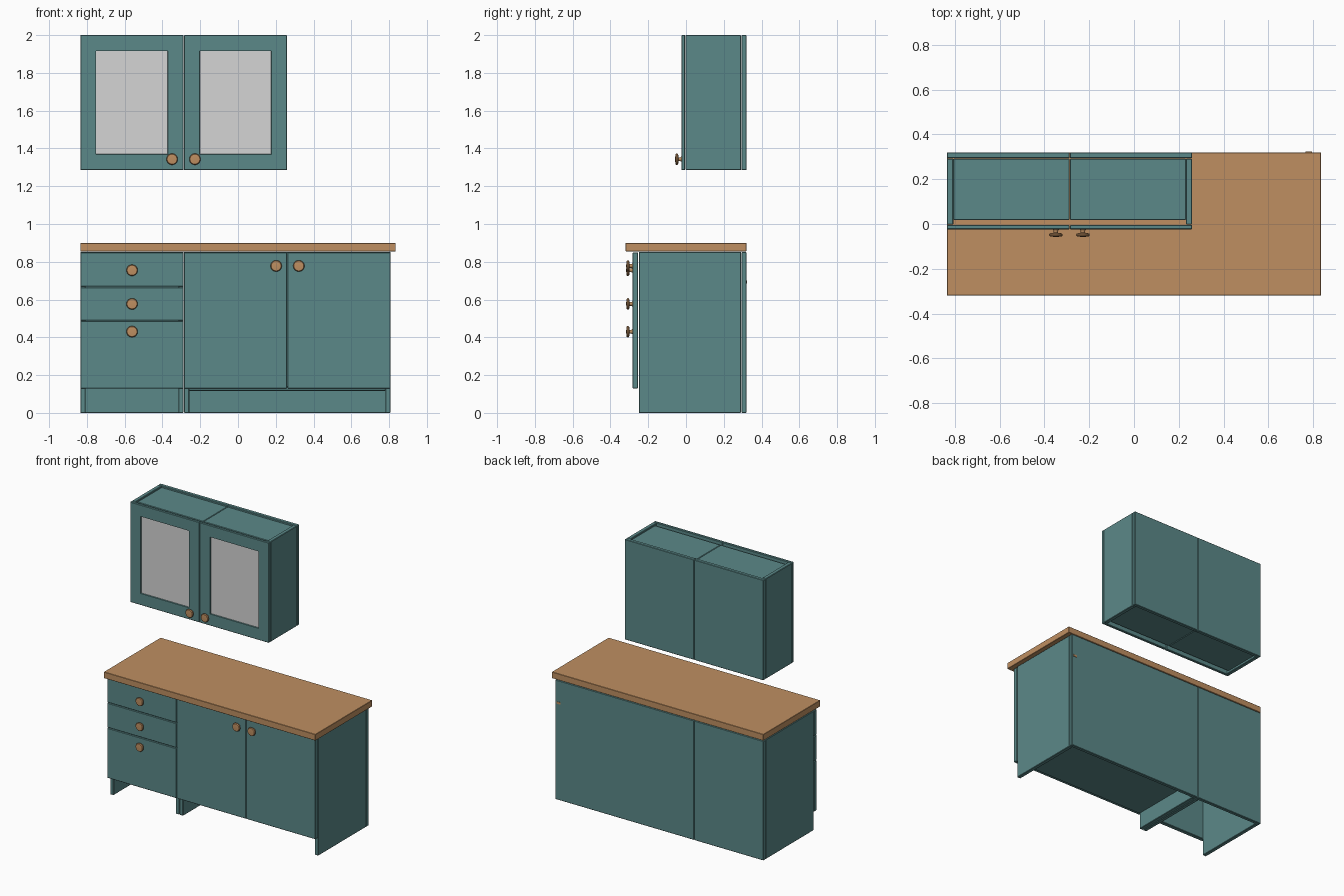
import bpy, bmesh, math
from mathutils import Matrix

if "Cube" in bpy.data.objects:
    bpy.data.objects.remove(bpy.data.objects["Cube"])


def material(name, rgb):
    m = bpy.data.materials.new(name)
    m.diffuse_color = (*rgb, 1)
    m.use_nodes = True
    m.node_tree.nodes["Principled BSDF"].inputs["Base Color"].default_value = m.diffuse_color
    return m


TEAL = material("teal paint", (0.105, 0.25, 0.25))
WOOD = material("oak wood", (0.52, 0.275, 0.12))
GLASS = material("grey glass", (0.66, 0.66, 0.66))


def finish(bm, name, mats):
    bmesh.ops.recalc_face_normals(bm, faces=bm.faces)
    me = bpy.data.meshes.new(name)
    bm.to_mesh(me)
    bm.free()
    for m in mats:
        me.materials.append(m)
    ob = bpy.data.objects.new(name, me)
    bpy.context.collection.objects.link(ob)
    return ob


def panel(name, x, y, z, mat=TEAL, bevel=0.003, window=None):
    """Board spanning the given x, y, z ranges; optional glass inset on the front."""
    bm = bmesh.new()
    size = [b - a for a, b in (x, y, z)]
    mid = [(a + b) / 2 for a, b in (x, y, z)]
    bmesh.ops.create_cube(bm, size=1, matrix=Matrix.Translation(mid) @ Matrix.Diagonal((*size, 1)))
    if bevel:
        bmesh.ops.bevel(bm, geom=bm.edges[:], offset=bevel, segments=1,
                        profile=0.5, affect='EDGES')
    if window:
        bm.normal_update()
        front = min(bm.faces, key=lambda f: f.normal.y * f.calc_area())
        bmesh.ops.inset_region(bm, faces=[front], thickness=window)
        bmesh.ops.inset_region(bm, faces=[front], thickness=0.002, depth=-0.008)
        front.material_index = 1
    return finish(bm, name, [mat, GLASS] if window else [mat])


def knob(name, x, y, z):
    """Turned knob: flared foot, stem and rounded cap, pointing to -y."""
    profile = [(0.014, 0), (0.010, 0.006), (0.010, 0.015), (0.027, 0.018),
               (0.030, 0.022), (0.030, 0.027), (0.026, 0.032), (0, 0.034)]
    bm = bmesh.new()
    vs = [bm.verts.new((r, 0, h)) for r, h in profile]
    es = [bm.edges.new(p) for p in zip(vs, vs[1:])]
    bmesh.ops.spin(bm, geom=vs + es, cent=(0, 0, 0), axis=(0, 0, 1),
                   angle=2 * math.pi, steps=24)
    bmesh.ops.remove_doubles(bm, verts=bm.verts, dist=1e-5)
    bmesh.ops.transform(bm, verts=bm.verts,
                        matrix=Matrix.Translation((x, y, z)) @ Matrix.Rotation(math.pi / 2, 4, 'X'))
    ob = finish(bm, name, [WOOD])
    bpy.ops.object.select_all(action='DESELECT')
    ob.select_set(True)
    bpy.context.view_layer.objects.active = ob
    bpy.ops.object.shade_smooth_by_angle(angle=math.radians(35))


L, M, N, R = -0.835, -0.287, 0.260, 0.808   # cabinet divisions along x
T = 0.028                                   # board thickness
BODY, BACK = (-0.25, 0.292), (0.294, 0.32)

# worktop
panel("worktop", (L, 0.835), (-0.32, 0.32), (0.855, 0.90), WOOD, 0.002)

# base cabinets: sides and backs
for label, a, b in (("drawer_unit", L, M - 0.001), ("door_unit", M + 0.001, R)):
    panel(label + "_left_side", (a, a + T), BODY, (0, 0.852))
    panel(label + "_right_side", (b - T, b), BODY, (0, 0.852))
    panel(label + "_back", (a, b), BACK, (0, 0.852))
panel("door_unit_floor", (M + T, R - T), BODY, (0.117, 0.143))

# drawer fronts
FRONT = (-0.283, -0.253)
for i, (z0, z1, kz) in enumerate(((0.669, 0.849, 0.755), (0.490, 0.665, 0.577), (0.130, 0.486, 0.430))):
    panel(f"drawer_front_{i + 1}", (L, M - 0.002), FRONT, (z0, z1))
    knob(f"drawer_knob_{i + 1}", (L + M) / 2, -0.283, kz)

# base doors
for label, a, b, kx in (("left", M + 0.002, N - 0.001, 0.202), ("right", N + 0.001, R, 0.322)):
    panel(f"base_{label}_door", (a, b), FRONT, (0.130, 0.849))
    knob(f"base_{label}_knob", kx, -0.283, 0.778)

# small wooden peg showing on the back
panel("back_peg", (0.765, 0.795), (0.30, 0.323), (0.685, 0.70), WOOD, 0)

# wall cabinet: outer sides, then top, floor, back and glazed door per half
Z = (1.285, 2.0)
panel("wall_left_side", (L, L + T), (-0.002, 0.292), Z)
panel("wall_right_side", (N - T, N), (-0.002, 0.292), Z)
for label, a, b, ia, ib, kx in (("left", L, M - 0.001, L + T, M - 0.001, -0.349),
                                ("right", M + 0.001, N, M + 0.001, N - T, -0.228)):
    panel(f"wall_{label}_top", (ia, ib), (0.018, 0.292), (1.965, 1.99))
    panel(f"wall_{label}_floor", (ia, ib), (0.018, 0.292), (1.298, 1.323))
    panel(f"wall_{label}_back", (a, b), BACK, Z)
    panel(f"wall_{label}_door", (a, b), (-0.024, -0.004), Z, window=0.113)
    knob(f"wall_{label}_knob", kx, -0.024, 1.343)
